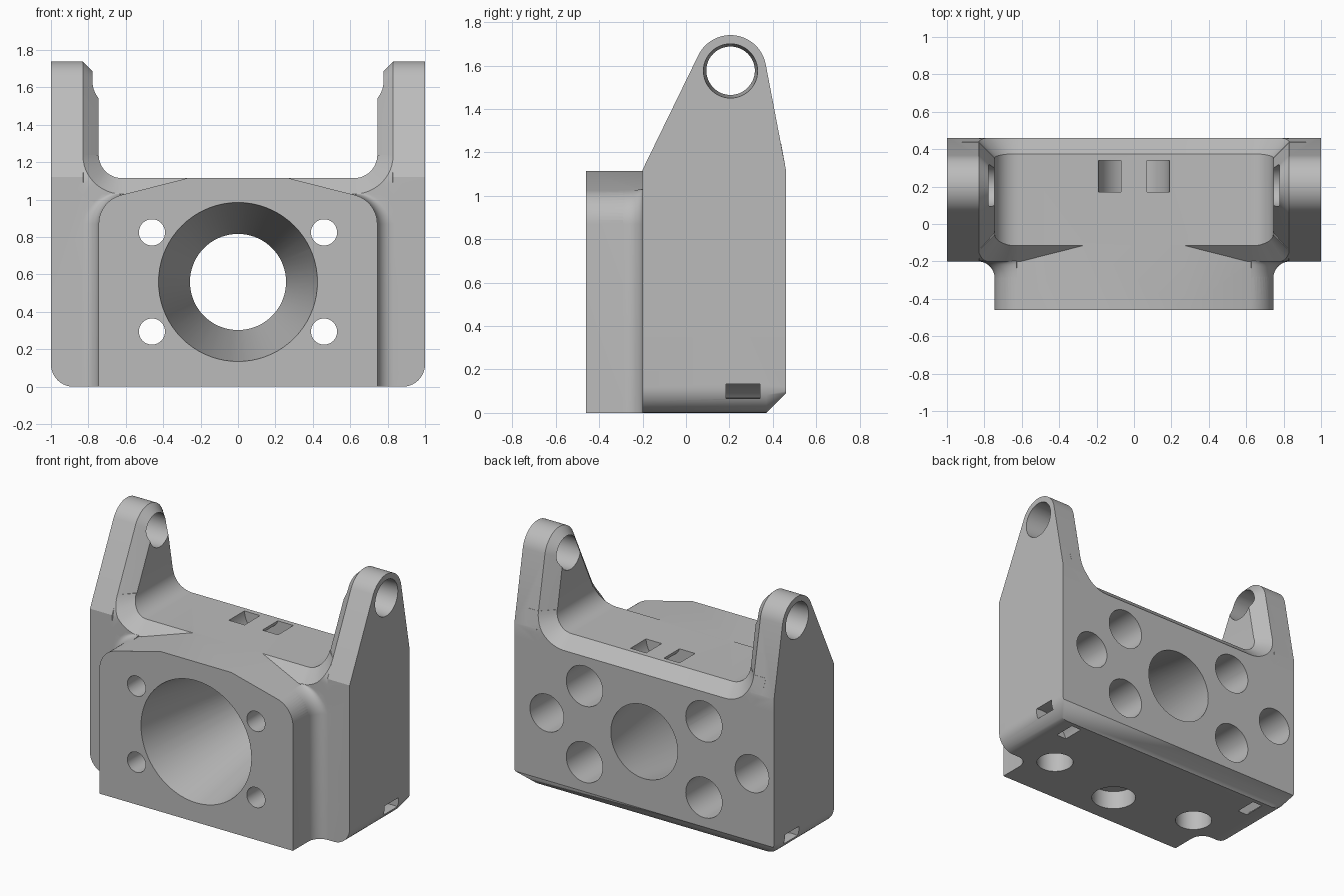
import bpy, bmesh
from math import sin, cos, radians, pi

old = bpy.data.objects.get("Cube")
if old:
    bpy.data.objects.remove(old, do_unlink=True)

grey = bpy.data.materials.new("light grey")
grey.use_nodes = True
grey.diffuse_color = (0.5, 0.5, 0.5, 1)
grey.node_tree.nodes["Principled BSDF"].inputs["Base Color"].default_value = (0.5, 0.5, 0.5, 1)


def finish(bm, name):
    bmesh.ops.recalc_face_normals(bm, faces=bm.faces)
    mesh = bpy.data.meshes.new(name)
    bm.to_mesh(mesh)
    bm.free()
    mesh.materials.append(grey)
    ob = bpy.data.objects.new(name, mesh)
    bpy.context.scene.collection.objects.link(ob)
    return ob


def hull(name, points):
    """Convex solid around a set of points."""
    bm = bmesh.new()
    for p in points:
        bm.verts.new(p)
    bmesh.ops.convex_hull(bm, input=bm.verts)
    loose = [v for v in bm.verts if not v.link_faces]
    bmesh.ops.delete(bm, geom=loose, context='VERTS')
    bmesh.ops.dissolve_limit(bm, angle_limit=0.002, verts=bm.verts, edges=bm.edges)
    return finish(bm, name)


def loft(name, sections):
    """Solid through closed sections with equal point counts."""
    bm = bmesh.new()
    rings = [[bm.verts.new(p) for p in s] for s in sections]
    for a, b in zip(rings, rings[1:]):
        for i in range(len(a)):
            j = (i + 1) % len(a)
            bm.faces.new((a[i], a[j], b[j], b[i]))
    bm.faces.new(rings[0])
    bm.faces.new(rings[-1])
    return finish(bm, name)


def arc(cx, cz, r, start, end, n):
    return [(cx + r * cos(radians(start + (end - start) * i / n)),
             cz + r * sin(radians(start + (end - start) * i / n))) for i in range(n + 1)]


def frustum(name, axis, a, b, lo, hi, r_lo, r_hi, n=48):
    """Round cutter along an axis; a and b are the other two coordinates."""
    pts = []
    for level, r in ((lo, r_lo), (hi, r_hi)):
        for u, v in arc(a, b, r, 0, 360, n)[:-1]:
            pts.append({'x': (level, u, v), 'y': (u, level, v), 'z': (u, v, level)}[axis])
    return hull(name, pts)


def curved_slot(name, cx, cz, r_in, r_out, y0, y1, start, end):
    """Arched strap channel with a rectangular section."""
    inner, outer = arc(cx, cz, r_in, start, end, 24), arc(cx, cz, r_out, start, end, 24)
    return loft(name, [[(a[0], y0, a[1]), (b[0], y0, b[1]), (b[0], y1, b[1]), (a[0], y1, a[1])]
                       for a, b in zip(inner, outer)])


def combine(target, other, operation):
    mod = target.modifiers.new("cut", 'BOOLEAN')
    mod.operation, mod.solver, mod.object = operation, 'EXACT', other
    bpy.context.view_layer.objects.active = target
    bpy.ops.object.modifier_apply(modifier=mod.name)
    bpy.data.objects.remove(other, do_unlink=True)


FRONT, BACK, TOP, CH = -0.2, 0.46, 1.115, 0.085
LUG_Y, LUG_Z = 0.205, 1.575

# base block: rounded lower corners, chamfered rear and top edges
lower = arc(0.88, 0.12, 0.12, -90, 0, 10)
lower += [(-x, z) for x, z in lower]
shoulder = [(1, TOP - CH), (-1, TOP - CH)]
pts = [(x, FRONT, z) for x, z in lower + shoulder]
pts += [(x, BACK - 0.09, z) for x, z in lower]
pts += [(x, BACK, max(z, 0.09)) for x, z in lower + shoulder]
pts += [(x, y, TOP) for x in (-1, 1) for y in (FRONT + CH, BACK - CH)]
body = hull("bracket_body", pts)

# front boss with sloping shoulders
half = [(0.745, 0), (0.27, TOP)] + arc(0.585, 0.87, 0.16, 0, 75.5, 12)
boss = hull("front_boss", [(s * x, y, z) for x, z in half for y in (-0.46, -0.1) for s in (-1, 1)])
combine(body, boss, 'UNION')


def front_y(z):
    return FRONT + 0.49 * max(0, z - 1.12)


def back_y(z):
    return BACK - 0.18 * max(0, z - 1.12)


for s in (-1, 1):
    # side arm tapering to a round lug, chamfered on its inner edge
    outer = arc(LUG_Y, LUG_Z, 0.165, 0, 360, 64)[:-1]
    outer += [(FRONT, 1.12), (BACK, 1.12), (FRONT, 0.5), (BACK, 0.5)]
    inner = arc(LUG_Y, LUG_Z, 0.08, 0, 360, 64)[:-1]
    inner += [(FRONT + CH, 1.1), (BACK - CH, 1.11), (FRONT + CH, 0.5), (BACK - CH, 0.5)]
    arm = hull("side_arm", [(s * x, y, z) for x in (0.83, 1) for y, z in outer]
               + [(s * 0.745, y, z) for y, z in inner])
    combine(body, arm, 'UNION')

    # rounded inside corner between arm and base
    sections = []
    for i in range(13):
        a = radians(-90 + 90 * i / 12)
        ring = []
        for r, inset in ((0.3, 0), (0.21, 0), (0.125, CH)):
            x, z = 0.62 + r * cos(a), 1.24 + r * sin(a)
            ring.append((s * x, front_y(z) + inset, z))
        for r, inset in ((0.125, CH), (0.21, 0), (0.3, 0)):
            x, z = 0.62 + r * cos(a), 1.24 + r * sin(a)
            ring.append((s * x, back_y(z) - inset, z))
        sections.append(ring)
    combine(body, loft("corner_fillet", sections), 'UNION')

    # hollow fillet joining boss and base, fading out over the shoulder
    path = [(0.745, 0, 0)] + [(x, z, 75 * i / 12) for i, (x, z)
                              in enumerate(arc(0.585, 0.87, 0.16, 0, 75, 12))]
    sections = []
    for x, z, deg in path:
        nx, nz = cos(radians(deg)), sin(radians(deg))
        fade = 1 - 0.9 * deg / 75
        curve = [(0.09 * fade * (1 - cos(t * pi / 16)), -0.29 + 0.09 * sin(t * pi / 16))
                 for t in range(9)]
        curve += [(0.09 * fade, -0.16), (-0.05, -0.16), (-0.05, -0.29)]
        sections.append([(s * (x + nx * d), y, z + nz * d) for d, y in curve])
    combine(body, loft("boss_fillet", sections), 'UNION')

# bores and sockets
cutters = [frustum("main_bore", 'y', 0, 0.56, -0.4601, 0.4601, 0.425, 0.257, 72),
           frustum("bottom_recess", 'z', 0, -0.21, -0.1, 0.13, 0.145, 0.145),
           curved_slot("top_strap_slot", 0, 1.13, 0.07, 0.19, 0.17, 0.34, 170, 370)]
for s, side_x in ((-1, -0.83), (1, 0.75)):
    for z in (0.295, 0.825):
        cutters.append(frustum("bolt_hole", 'y', s * 0.46, z, -0.6, 0.6, 0.07, 0.07))
        cutters.append(frustum("rear_socket", 'y', s * 0.46, z, -0.15, 0.6, 0.14, 0.14))
    cutters.append(frustum("rear_side_hole", 'y', side_x, 0.56, 0.05, 0.6, 0.13, 0.13))
    cutters.append(frustum("bottom_hole", 'z', s * 0.6, -0.1, -0.1, 0.4, 0.12, 0.12))
    cutters.append(frustum("lug_hole", 'x', LUG_Y, LUG_Z, s * 0.7, s * 1.001, 0.108, 0.125))
    start, end = (40, 200) if s > 0 else (-20, 140)
    cutters.append(curved_slot("corner_strap_slot", s * 0.95, -0.08, 0.15, 0.22,
                               0.185, 0.34, start, end))
for cutter in cutters:
    combine(body, cutter, 'DIFFERENCE')

bpy.ops.object.select_all(action='DESELECT')
body.select_set(True)
bpy.context.view_layer.objects.active = body
bpy.ops.object.shade_smooth_by_angle(angle=radians(25))
